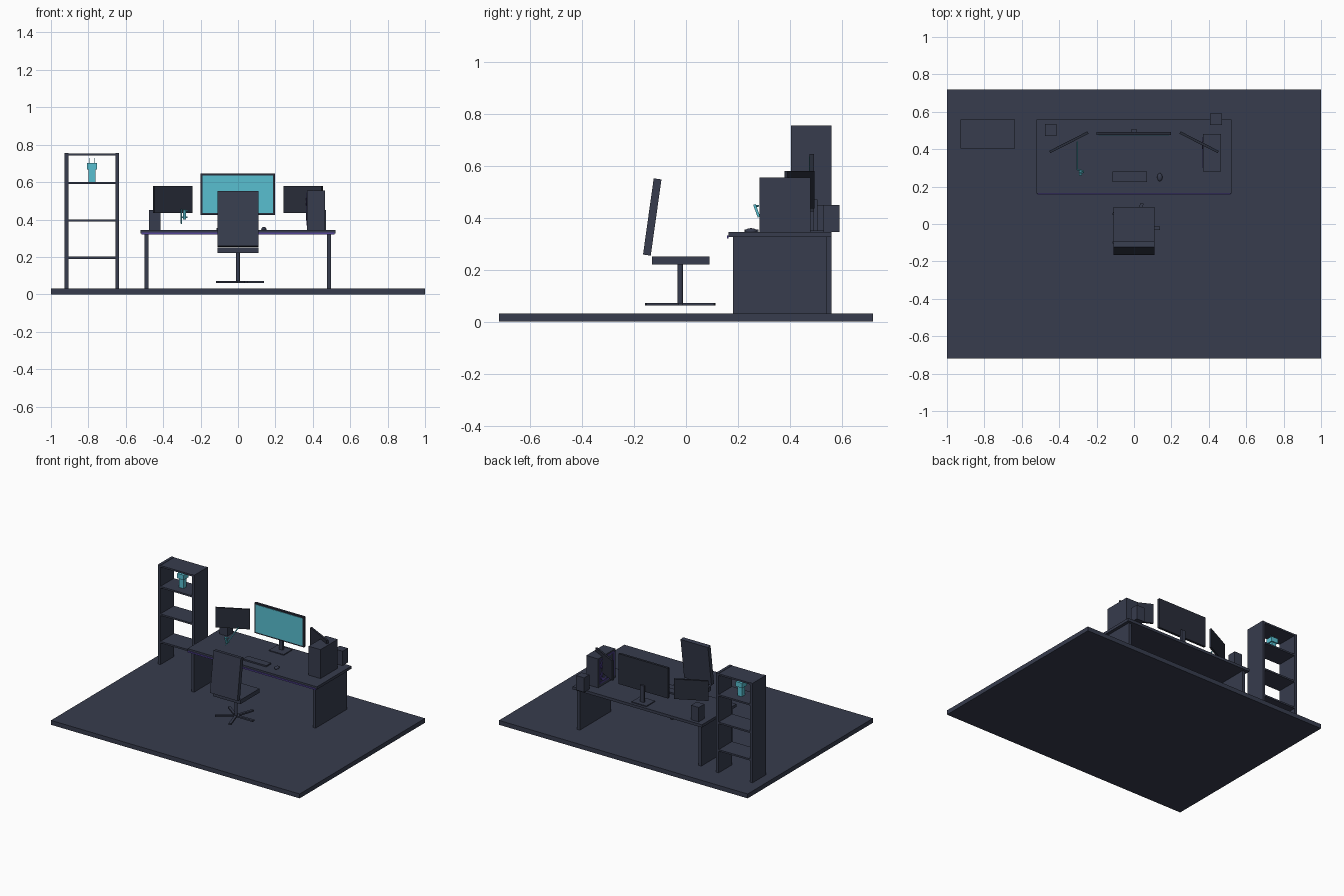
import bpy
from math import radians, cos, sin, pi
from mathutils import Vector

cube = bpy.data.objects.get("Cube")
if cube:
    bpy.data.objects.remove(cube, do_unlink=True)


def material(name, rgb):
    m = bpy.data.materials.new(name)
    m.use_nodes = True
    m.diffuse_color = (*rgb, 1)
    m.node_tree.nodes["Principled BSDF"].inputs["Base Color"].default_value = (*rgb, 1)
    return m


SLATE = material("slate", (0.038, 0.045, 0.075))
DARK = material("dark screen", (0.022, 0.026, 0.042))
TEAL = material("teal glow", (0.098, 0.52, 0.63))
PURPLE = material("purple light", (0.09, 0.06, 0.32))


def finish(name, mat):
    o = bpy.context.object
    o.name = name
    o.data.materials.append(mat)
    return o


def block(name, centre, size, mat=SLATE, rot=(0, 0, 0)):
    bpy.ops.mesh.primitive_cube_add(size=1, location=centre, rotation=rot)
    o = finish(name, mat)
    o.scale = size
    return o


def span(name, xs, ys, zs, mat=SLATE):
    """Box given by its low and high limits on each axis."""
    pairs = (xs, ys, zs)
    return block(name, [(a + b) / 2 for a, b in pairs], [b - a for a, b in pairs], mat)


def rod(name, start, end, radius, mat=SLATE, sides=12):
    a, b = Vector(start), Vector(end)
    bpy.ops.mesh.primitive_cylinder_add(vertices=sides, radius=radius, depth=(b - a).length,
                                        location=(a + b) / 2,
                                        rotation=(b - a).to_track_quat("Z", "Y").to_euler())
    o = finish(name, mat)
    bpy.ops.object.shade_smooth_by_angle()
    return o


# Floor
span("floor", (-1, 1), (-0.72, 0.72), (0, 0.032))

# Desk with light strip
span("desk_top", (-0.52, 0.52), (0.163, 0.56), (0.325, 0.345))
span("desk_light_strip", (-0.515, 0.515), (0.158, 0.164), (0.321, 0.331), PURPLE)
for side, x in (("right", -0.49), ("left", 0.487)):
    span(f"desk_leg_{side}", (x - 0.011, x + 0.011), (0.18, 0.54), (0.032, 0.325))

# Open bookcase
for side, x in (("right", -0.917), ("left", -0.645)):
    span(f"bookcase_side_{side}", (x - 0.01, x + 0.01), (0.405, 0.56), (0.032, 0.755))
for i, z in enumerate((0.195, 0.395, 0.595, 0.747)):
    span(f"bookcase_shelf_{i}", (-0.91, -0.65), (0.405, 0.56), (z - 0.006, z + 0.006))

# Figure on the upper shelf
span("figure_body", (-0.80, -0.763), (0.463, 0.50), (0.601, 0.67), TEAL)
span("figure_head", (-0.808, -0.755), (0.455, 0.508), (0.668, 0.703), TEAL)
for x in (-0.795, -0.768):
    rod("figure_antenna", (x, 0.482, 0.70), (x, 0.482, 0.728), 0.002, TEAL, 6)

# Main monitor
span("main_monitor", (-0.2, 0.197), (0.476, 0.493), (0.425, 0.645), DARK)
span("main_screen", (-0.19, 0.187), (0.473, 0.477), (0.435, 0.635), TEAL)
span("monitor_neck", (-0.015, 0.015), (0.49, 0.506), (0.348, 0.47))
span("monitor_base", (-0.06, 0.06), (0.44, 0.54), (0.345, 0.351))

# Angled side monitors
for side, s in (("right", -1), ("left", 1)):
    block(f"side_monitor_{side}", (s * 0.348, 0.437, 0.508), (0.23, 0.014, 0.144), DARK,
          (0, 0, -s * radians(27)))

# Speakers
span("speaker_right", (-0.477, -0.415), (0.47, 0.535), (0.345, 0.45))
span("speaker_left", (0.406, 0.47), (0.53, 0.59), (0.345, 0.45))

# Computer tower with lit side panel
span("tower", (0.37, 0.466), (0.282, 0.48), (0.345, 0.555))
for z in (0.372, 0.54):
    span("tower_light_rail", (0.366, 0.371), (0.30, 0.465), (z - 0.004, z + 0.004), PURPLE)
for y in (0.304, 0.461):
    span("tower_light_post", (0.366, 0.371), (y - 0.004, y + 0.004), (0.372, 0.54), PURPLE)
for z in (0.415, 0.495):
    rod("tower_fan_glow", (0.366, 0.42, z), (0.371, 0.42, z), 0.034, PURPLE, 20)
    rod("tower_fan_hub", (0.364, 0.42, z), (0.367, 0.42, z), 0.02, SLATE, 20)

# Keyboard and mouse
span("keyboard", (-0.115, 0.07), (0.225, 0.28), (0.345, 0.355))
bpy.ops.mesh.primitive_uv_sphere_add(segments=20, ring_count=10, location=(0.138, 0.25, 0.349))
mouse = finish("mouse", SLATE)
mouse.scale = (0.014, 0.022, 0.011)
bpy.ops.object.shade_smooth()

# Small boom arm with tilted head
rod("boom_arm", (-0.303, 0.29, 0.38), (-0.303, 0.44, 0.452), 0.004, TEAL, 8)
block("boom_head", (-0.285, 0.272, 0.427), (0.016, 0.010, 0.052), TEAL, (radians(20), 0, 0))
rod("boom_joint", (-0.303, 0.29, 0.412), (-0.27, 0.284, 0.412), 0.004, TEAL, 8)
rod("boom_knob", (-0.295, 0.27, 0.446), (-0.268, 0.278, 0.446), 0.004, TEAL, 8)

# Office chair facing the desk
span("chair_seat", (-0.11, 0.11), (-0.13, 0.09), (0.221, 0.251))
block("chair_back", (0, -0.13, 0.403), (0.22, 0.03, 0.296), SLATE, (radians(-8), 0, 0))
hub = Vector((0, -0.022, 0.067))
rod("chair_column", hub, (0, -0.022, 0.225), 0.011, SLATE, 16)
for i in range(5):
    a = i * 2 * pi / 5
    block(f"chair_foot_{i}", hub + Vector((cos(a), sin(a), 0)) * 0.07, (0.14, 0.018, 0.011),
          SLATE, (0, 0, a))
